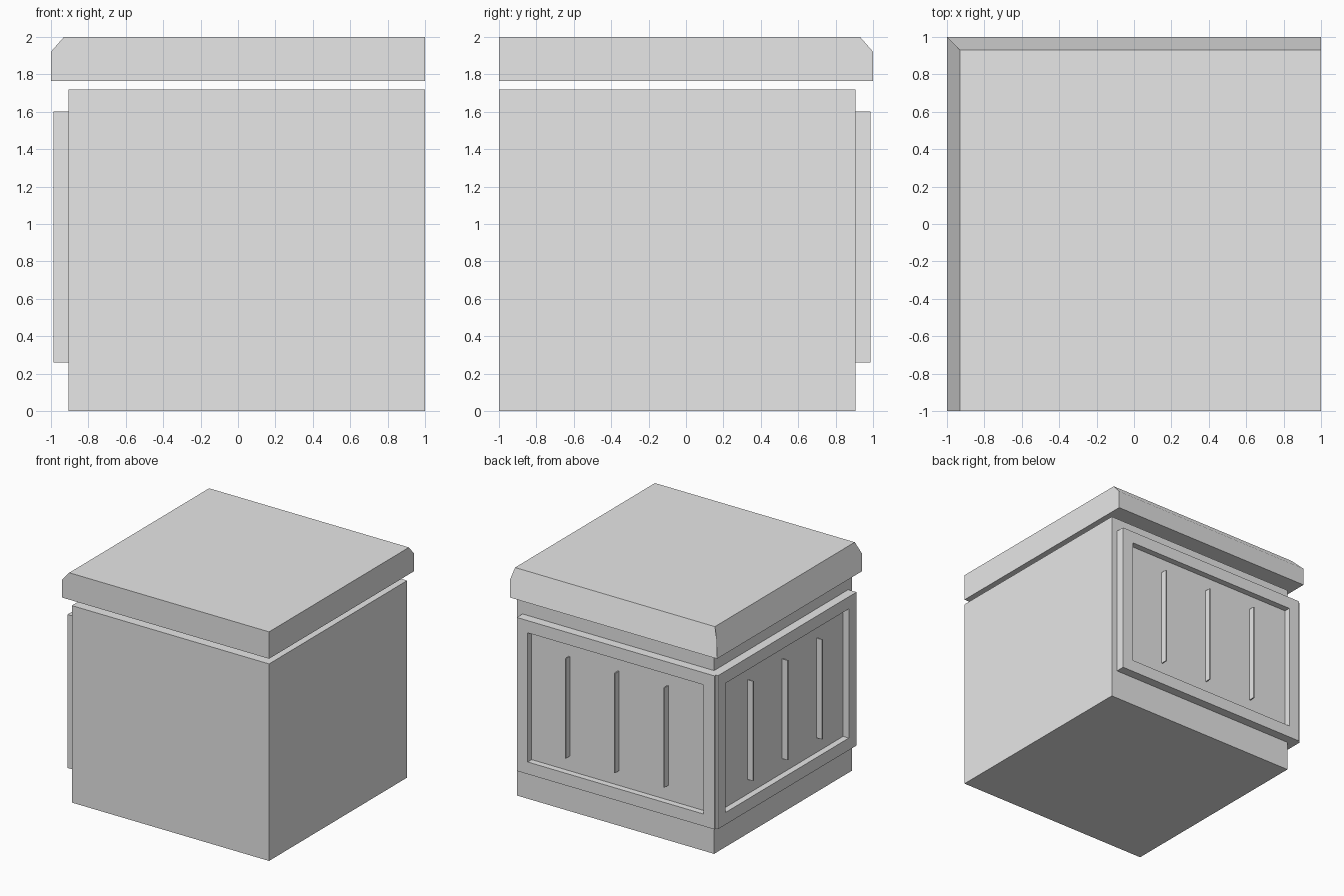
import bpy
import bmesh
from mathutils import Matrix, Vector

if "Cube" in bpy.data.objects:
    bpy.data.objects.remove(bpy.data.objects["Cube"])

stone = bpy.data.materials.new("stone_grey")
stone.use_nodes = True
stone.diffuse_color = (0.8, 0.8, 0.8, 1)
stone.node_tree.nodes["Principled BSDF"].inputs["Base Color"].default_value = (0.8, 0.8, 0.8, 1)

# swaps x and -y, turning a back-wall part into its right-wall twin
MIRROR = Matrix(((0, -1, 0, 0), (-1, 0, 0, 0), (0, 0, 1, 0), (0, 0, 0, 1)))


def add_box(bm, lo, hi):
    lo, hi = Vector(lo), Vector(hi)
    size = hi - lo
    matrix = Matrix.Translation((lo + hi) / 2) @ Matrix.Diagonal((*size, 1))
    return bmesh.ops.create_cube(bm, size=1, matrix=matrix)["verts"]


def finish(bm, name, mirrored=False):
    if mirrored:
        bm.transform(MIRROR)
    bmesh.ops.recalc_face_normals(bm, faces=bm.faces)
    mesh = bpy.data.meshes.new(name)
    bm.to_mesh(mesh)
    bm.free()
    mesh.materials.append(stone)
    bpy.context.collection.objects.link(bpy.data.objects.new(name, mesh))


# Main block, flush at the front and +x sides
bm = bmesh.new()
add_box(bm, (-0.905, -1, 0), (1, 0.905, 1.72))
finish(bm, "body")

# Floating lid with bevelled top edges on the two decorated sides
bm = bmesh.new()
for v in add_box(bm, (-1, -1, 1.765), (1, 1, 2)):
    pass
bmesh.ops.bisect_plane(bm, geom=bm.verts[:] + bm.edges[:] + bm.faces[:],
                       plane_co=(0, 0, 1.92), plane_no=(0, 0, 1))
for v in bm.verts:
    if v.co.z > 1.99:
        v.co.x = max(v.co.x, -0.93)
        v.co.y = min(v.co.y, 0.93)
bmesh.ops.dissolve_limit(bm, angle_limit=0.01, verts=bm.verts, edges=bm.edges)
finish(bm, "lid")

# Recessed panel and upright bars, on the back wall and the -x wall
for side, mirrored in (("back", False), ("right", True)):
    bm = bmesh.new()
    add_box(bm, (-0.965, 0.905, 0.26), (0.945, 0.985, 1.6))
    bm.faces.ensure_lookup_table()
    face = max(bm.faces, key=lambda f: f.calc_center_median().y)
    bmesh.ops.inset_region(bm, faces=[face], thickness=0.15)
    floor = bmesh.ops.extrude_face_region(bm, geom=[face])["geom"]
    bmesh.ops.delete(bm, geom=[face], context="FACES")
    for v in floor:
        if isinstance(v, bmesh.types.BMVert):
            v.co.y = 0.93
    finish(bm, side + "_panel", mirrored)

    for name, x in (("first", -0.476), ("middle", 0), ("last", 0.476)):
        bm = bmesh.new()
        add_box(bm, (x - 0.005, 0.92, 0.495), (x + 0.005, 0.985, 1.365))
        finish(bm, f"{side}_bar_{name}", mirrored)
